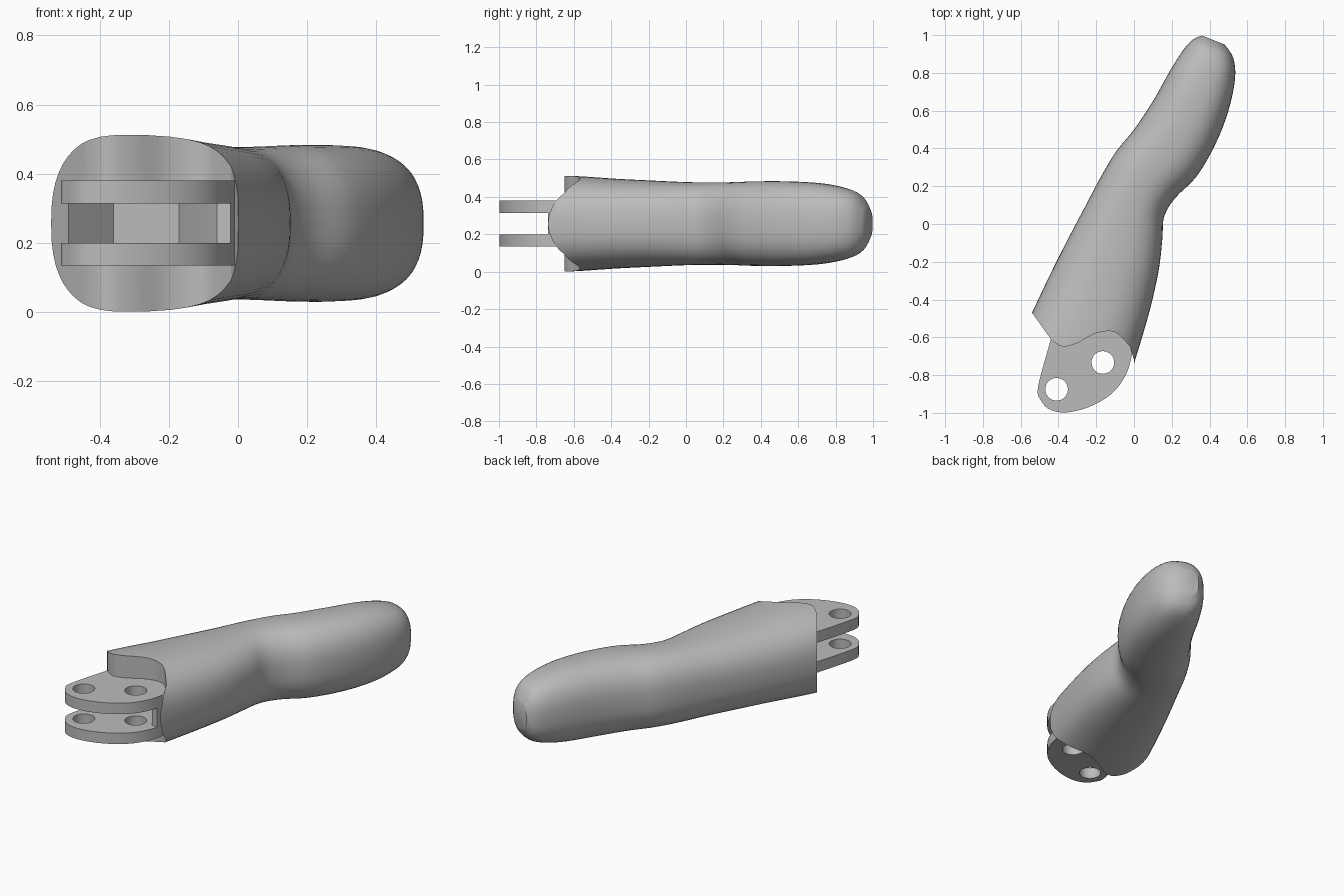
import bpy, bmesh, math
from mathutils import Vector

MID = 0.257
cube = bpy.data.objects.get("Cube")
if cube:
    bpy.data.objects.remove(cube, do_unlink=True)

grey = bpy.data.materials.new("plain grey")
grey.use_nodes = True
grey.diffuse_color = (0.5, 0.5, 0.5, 1)
grey.node_tree.nodes["Principled BSDF"].inputs["Base Color"].default_value = (0.5, 0.5, 0.5, 1)


def finish(name, bm):
    bmesh.ops.recalc_face_normals(bm, faces=bm.faces)
    mesh = bpy.data.meshes.new(name)
    bm.to_mesh(mesh)
    bm.free()
    mesh.materials.append(grey)
    ob = bpy.data.objects.new(name, mesh)
    bpy.context.collection.objects.link(ob)
    return ob


def spline(points, steps, closed=False):
    """Catmull-Rom curve through points of any dimension."""
    n, out = len(points), []
    get = lambda i: Vector(points[i % n] if closed else points[min(max(i, 0), n - 1)])
    for i in range(n if closed else n - 1):
        a, b, c, d = (get(i + k) for k in (-1, 0, 1, 2))
        for s in range(steps):
            t = s / steps
            out.append(b + (c - a) * t / 2 + (a * 2 - b * 5 + c * 4 - d) * t * t / 2
                       + (b * 3 - a - c * 3 + d) * t ** 3 / 2)
    return out if closed else out + [get(n - 1)]


def prism(name, outline, z0, z1):
    bm = bmesh.new()
    face = bm.faces.new([bm.verts.new((p[0], p[1], z0)) for p in outline])
    top = bmesh.ops.extrude_face_region(bm, geom=[face])["geom"]
    bmesh.ops.translate(bm, vec=(0, 0, z1 - z0),
                        verts=[v for v in top if isinstance(v, bmesh.types.BMVert)])
    return finish(name, bm)


def combine(ob, other, operation):
    mod = ob.modifiers.new(other.name, "BOOLEAN")
    mod.object, mod.operation, mod.solver = other, operation, "EXACT"
    bpy.context.view_layer.objects.active = ob
    bpy.ops.object.modifier_apply(modifier=mod.name)
    bpy.data.objects.remove(other, do_unlink=True)


# Finger body: left x, left y, right x, right y, half height
sections = [
    (-0.66, -0.72, -0.08, -1.0, 0.26), (-0.54, -0.47, 0.0, -0.74, 0.255),
    (-0.45, -0.28, 0.08, -0.47, 0.24), (-0.36, -0.1, 0.13, -0.25, 0.23),
    (-0.26, 0.09, 0.15, -0.08, 0.222), (-0.17, 0.26, 0.16, 0.04, 0.22),
    (-0.09, 0.39, 0.22, 0.14, 0.222), (0.0, 0.5, 0.33, 0.25, 0.226),
    (0.1, 0.65, 0.43, 0.42, 0.226), (0.19, 0.81, 0.5, 0.6, 0.217),
    (0.26, 0.92, 0.535, 0.77, 0.19), (0.31, 0.975, 0.525, 0.88, 0.15),
    (0.36, 0.998, 0.48, 0.95, 0.08),
]
SIDES = 48
bm = bmesh.new()
rings = []
for lx, ly, rx, ry, h in spline(sections, 4):
    ring = []
    for k in range(SIDES):
        a = math.tau * k / SIDES
        u, w = (math.copysign(abs(f(a)) ** 0.8, f(a)) for f in (math.cos, math.sin))
        t = (u + 1) / 2
        ring.append(bm.verts.new((lx + (rx - lx) * t, ly + (ry - ly) * t, MID + h * w)))
    rings.append(ring)
for r, s in zip(rings, rings[1:]):
    for k in range(SIDES):
        j = (k + 1) % SIDES
        bm.faces.new((r[k], r[j], s[j], s[k]))
bm.faces.new(rings[0])
bm.faces.new(rings[-1])
body = finish("finger_body", bm)

# Wavy front end
wave = spline([(-0.44, -0.61), (-0.38, -0.648), (-0.3, -0.63), (-0.2, -0.578),
               (-0.1, -0.573), (-0.02, -0.65)], 5)
front = [(-0.9, -1.3), (-0.9, -0.47), (-0.54, -0.47)] + wave + [(0.0, -0.72), (0.02, -1.3)]
combine(body, prism("front_cutter", front, -0.2, 0.8), "DIFFERENCE")

# Hinge block, split into two lugs by the slot
edge = spline([(-0.44, -0.61), (-0.508, -0.86), (-0.495, -0.93), (-0.45, -0.98),
               (-0.37, -0.998), (-0.27, -0.98), (-0.17, -0.935), (-0.09, -0.87),
               (-0.035, -0.78), (-0.008, -0.68)], 4)
block = prism("hinge_lugs", edge + [(-0.04, -0.6), (-0.1, -0.5), (-0.38, -0.5)], 0.135, 0.38)
combine(body, block, "UNION")
slot = [(-0.8, -1.2), (-0.8, -0.56), (-0.49, -0.54), (-0.36, -0.4), (-0.17, -0.48),
        (-0.1, -0.66), (-0.06, -0.73), (0.1, -0.76), (0.1, -1.2)]
combine(body, prism("slot_cutter", slot, 0.2, 0.314), "DIFFERENCE")

# Pin holes
for x, y in ((-0.41, -0.875), (-0.165, -0.733)):
    ring = [(x + 0.06 * math.cos(a), y + 0.06 * math.sin(a))
            for a in (math.tau * k / 32 for k in range(32))]
    combine(body, prism("pin_cutter", ring, 0.1, 0.42), "DIFFERENCE")

bpy.ops.object.select_all(action="DESELECT")
body.select_set(True)
bpy.context.view_layer.objects.active = body
bpy.ops.object.shade_smooth_by_angle(angle=math.radians(35))
